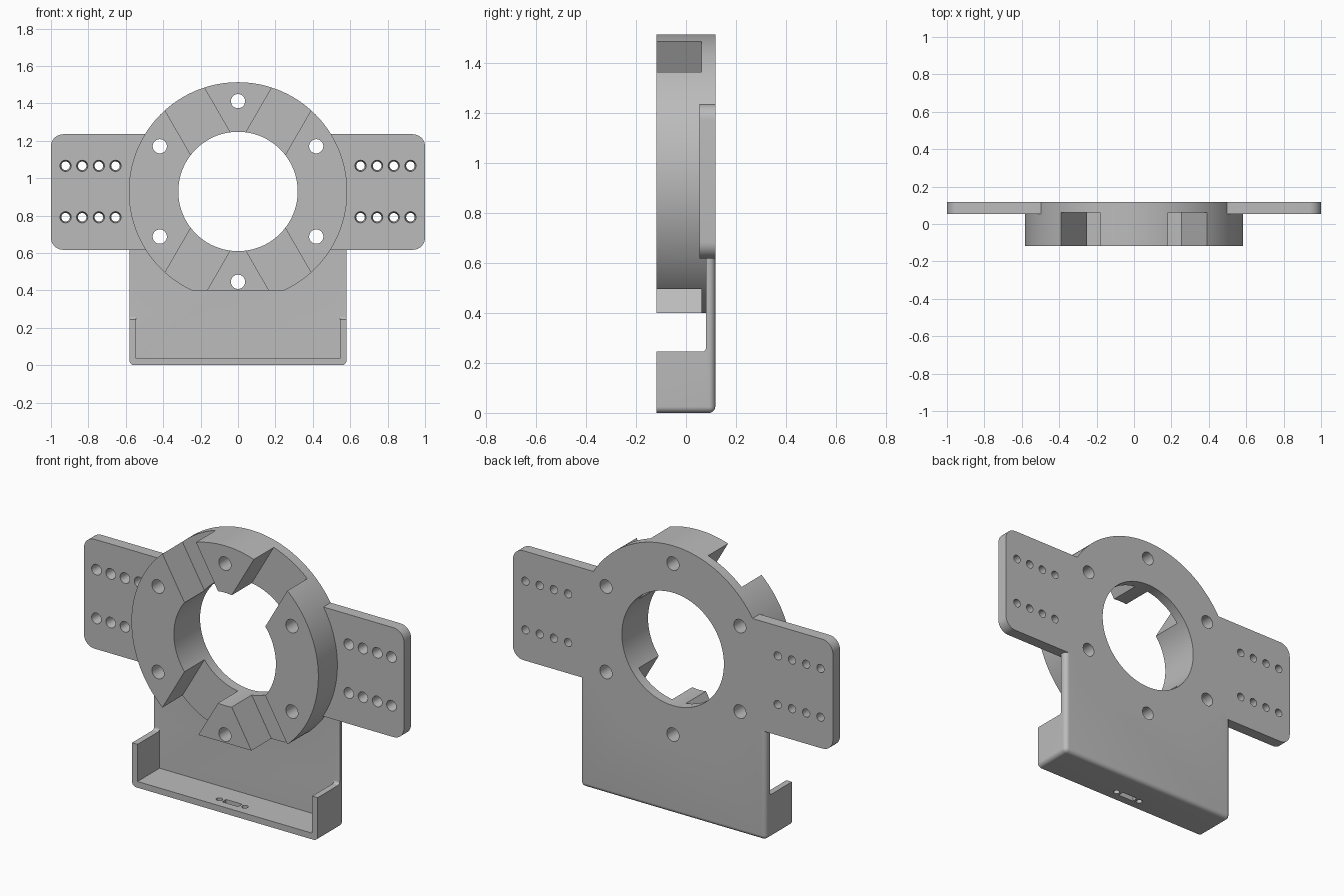
import bpy, bmesh, math
from mathutils import Matrix, Vector

cube = bpy.data.objects.get("Cube")
if cube:
    bpy.data.objects.remove(cube, do_unlink=True)

grey = bpy.data.materials.new("plain_grey")
grey.use_nodes = True
grey.diffuse_color = (0.5, 0.5, 0.5, 1)
grey.node_tree.nodes["Principled BSDF"].inputs["Base Color"].default_value = (0.5, 0.5, 0.5, 1)

FRONT, BACK = -0.117, 0.117
CZ, OUTER, BORE = 0.929, 0.584, 0.319   # ring centre height and radii


def add_object(name, bm):
    bmesh.ops.recalc_face_normals(bm, faces=bm.faces)
    mesh = bpy.data.meshes.new(name)
    bm.to_mesh(mesh)
    bm.free()
    mesh.materials.append(grey)
    ob = bpy.data.objects.new(name, mesh)
    bpy.context.collection.objects.link(ob)
    return ob


def prism(name, outline, y0, y1):
    """Extrude an (x, z) outline along y."""
    bm = bmesh.new()
    face = bm.faces.new([bm.verts.new((x, y0, z)) for x, z in outline])
    new = bmesh.ops.extrude_face_region(bm, geom=[face])["geom"]
    verts = [v for v in new if isinstance(v, bmesh.types.BMVert)]
    bmesh.ops.translate(bm, verts=verts, vec=(0, y1 - y0, 0))
    return add_object(name, bm)


def box(name, lo, hi, pick=None, radius=0.0, tilt=0.0):
    """Box between two corners; edges chosen by pick are rounded, tilt turns it about y."""
    lo, hi = Vector(lo), Vector(hi)
    bm = bmesh.new()
    bmesh.ops.create_cube(bm, size=1)
    bmesh.ops.scale(bm, verts=bm.verts, vec=hi - lo)
    bmesh.ops.translate(bm, verts=bm.verts, vec=(lo + hi) / 2)
    if pick:
        edges = [e for e in bm.edges if pick((e.verts[0].co + e.verts[1].co) / 2)]
        bmesh.ops.bevel(bm, geom=edges, offset=radius, segments=8, profile=0.5, affect='EDGES')
    if tilt:
        bmesh.ops.rotate(bm, verts=bm.verts, cent=(lo + hi) / 2,
                         matrix=Matrix.Rotation(tilt, 3, 'Y'))
    return add_object(name, bm)


def pin(centre, r_front, r_back, depth, axis='Y', sides=32):
    """Round cutter, along y (front to back) or z."""
    bm = bmesh.new()
    bmesh.ops.create_cone(bm, cap_ends=True, segments=sides,
                          radius1=r_front, radius2=r_back, depth=depth)
    if axis == 'Y':
        bmesh.ops.rotate(bm, verts=bm.verts, matrix=Matrix.Rotation(-math.pi / 2, 3, 'X'))
    bmesh.ops.translate(bm, verts=bm.verts, vec=centre)
    return add_object("hole_cutter", bm)


def combine(target, tool, operation='DIFFERENCE'):
    mod = target.modifiers.new("combine", 'BOOLEAN')
    mod.operation, mod.solver, mod.object = operation, 'EXACT', tool
    bpy.context.view_layer.objects.active = target
    bpy.ops.object.modifier_apply(modifier=mod.name)
    bpy.data.objects.remove(tool, do_unlink=True)


# Ring with a flat bottom
flat = CZ - 0.40
half = math.acos(flat / OUTER)
steps = 144
arc = [-math.pi / 2 + half + (2 * math.pi - 2 * half) * i / steps for i in range(steps + 1)]
bracket = prism("mounting_bracket",
                [(OUTER * math.cos(a), CZ + OUTER * math.sin(a)) for a in arc], FRONT, BACK)

# Two crossing channels across the ring front
for tilt in (math.radians(30), math.radians(-30)):
    combine(bracket, box("channel_cutter", (-0.121, -0.3, CZ - 1), (0.121, 0.061, CZ + 1), tilt=tilt))

# Tray: rounded block, opened above the side walls and hollowed inside
tray = box("tray", (-0.58, FRONT, 0), (0.58, BACK, 0.64),
           lambda c: c.z < 0.5 and (c.z < 0.01 or abs(c.x) > 0.5) and (c.y > -0.05), 0.025)
combine(tray, box("upper_cutter", (-1, -0.5, 0.245), (1, 0.08, 1),
                  lambda c: c.y > 0.07 and c.z < 0.25, 0.015))
combine(tray, box("inside_cutter", (-0.546, -0.5, 0.035), (0.546, 0.08, 1)))

# Connector opening in the tray floor
combine(tray, box("slot_cutter", (-0.05, -0.07, -0.1), (0.05, -0.035, 0.1)))
for x in (-0.08, 0.08):
    combine(tray, pin((x, -0.052, 0), 0.017, 0.017, 0.2, 'Z', 20))
combine(bracket, tray, 'UNION')

# Side wings with rounded outer corners
for side in (-1, 1):
    xs = sorted((side * 0.42, side * 1.0))
    wing = box("wing", (xs[0], 0.053, 0.617), (xs[1], BACK, 1.235),
               lambda c: abs(c.x) > 0.95 and abs(c.y - 0.085) < 0.01
               and abs(c.z - 0.926) > 0.2, 0.065)
    combine(bracket, wing, 'UNION')

# Central bore, ring bolt holes and wing hole grids
combine(bracket, pin((0, 0, CZ), BORE, BORE, 1, sides=128))
for i in range(6):
    a = math.radians(30 + 60 * i)
    combine(bracket, pin((0.483 * math.cos(a), 0, CZ + 0.483 * math.sin(a)), 0.038, 0.038, 1))
for side in (-1, 1):
    for column in range(4):
        for z in (0.791, 1.066):
            x = side * (0.655 + 0.089 * column)
            combine(bracket, pin((x, 0.085, z), 0.031, 0.022, 0.08, sides=24))

# Smooth curves, sharp edges
bpy.ops.object.select_all(action='DESELECT')
bracket.select_set(True)
bpy.context.view_layer.objects.active = bracket
bpy.ops.object.shade_smooth_by_angle(angle=math.radians(25))
